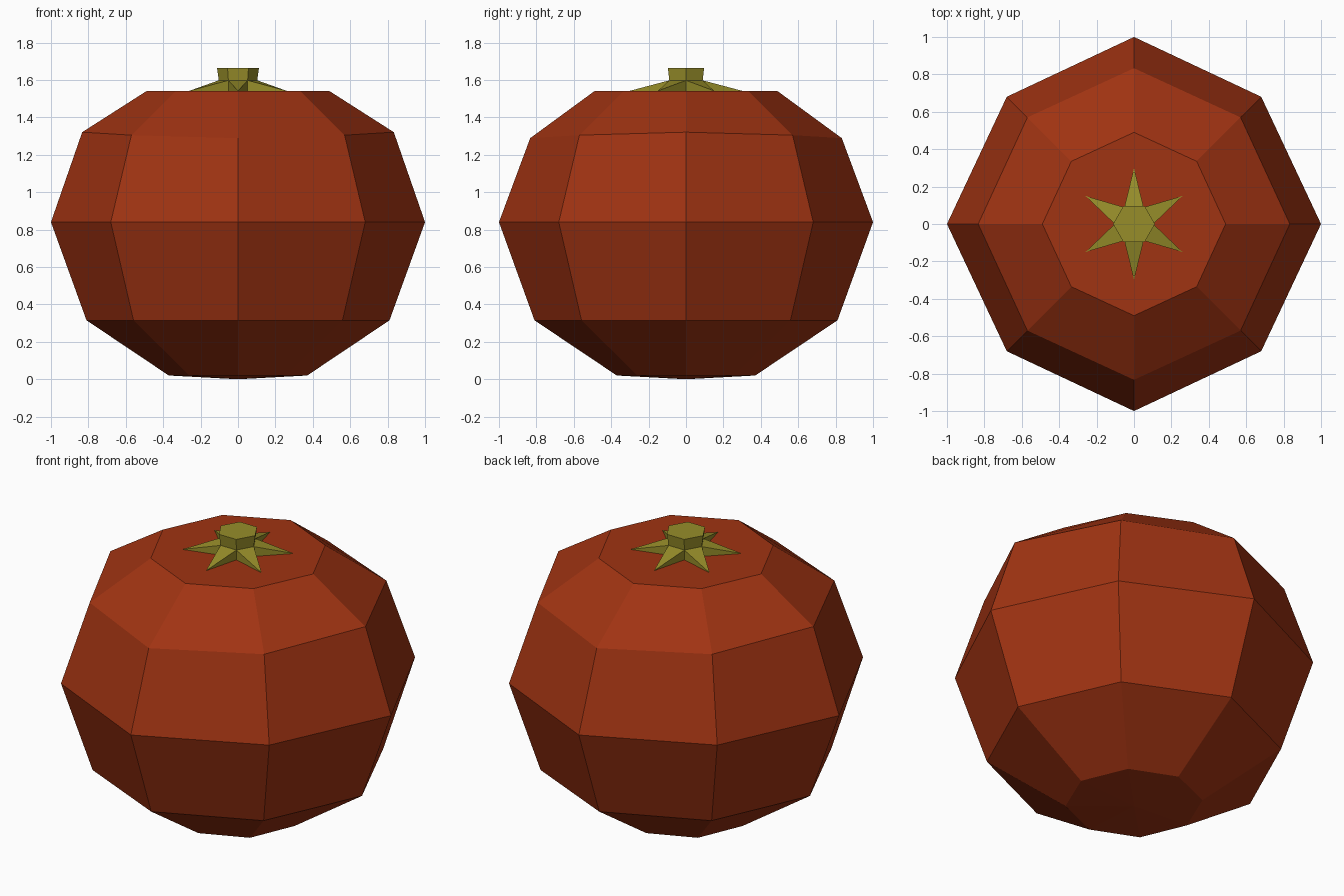
import bpy, bmesh, math

if "Cube" in bpy.data.objects:
    bpy.data.objects.remove(bpy.data.objects["Cube"])


def material(name, rgb):
    m = bpy.data.materials.new(name)
    m.diffuse_color = (*rgb, 1)
    m.use_nodes = True
    m.node_tree.nodes["Principled BSDF"].inputs["Base Color"].default_value = m.diffuse_color
    return m


def finish(name, bm, mat):
    bmesh.ops.recalc_face_normals(bm, faces=bm.faces)
    me = bpy.data.meshes.new(name)
    bm.to_mesh(me)
    bm.free()
    me.materials.append(mat)
    ob = bpy.data.objects.new(name, me)
    bpy.context.collection.objects.link(ob)
    return ob


def bridge(bm, a, b):
    n = len(a)
    for i in range(n):
        j = (i + 1) % n
        bm.faces.new((a[i], a[j], b[j], b[i]))


red = material("fruit red", (0.35, 0.033, 0.006))
olive = material("stem olive", (0.31, 0.27, 0.023))

# Fruit body: eight-sided rings (axis radius, diagonal radius, height, height wobble)
profile = [(0.37, 0.368, 0.02, 0), (0.81, 0.79, 0.315, 0), (1.0, 0.962, 0.84, 0),
           (0.833, 0.806, 1.305, 0.016), (0.49, 0.474, 1.54, 0)]
bm = bmesh.new()
rings = []
for axis_r, diag_r, z, wobble in profile:
    ring = []
    for i in range(8):
        a = i * math.pi / 4
        r = diag_r if i % 2 else axis_r
        ring.append(bm.verts.new((r * math.cos(a), r * math.sin(a),
                                  z + wobble * math.cos(2 * a))))
    rings.append(ring)
for low, high in zip(rings, rings[1:]):
    bridge(bm, low, high)
bm.faces.new(rings[-1])
base = bm.verts.new((0, 0, 0))
for i in range(8):
    bm.faces.new((base, rings[0][(i + 1) % 8], rings[0][i]))
finish("fruit_body", bm, red)


def hexagon(bm, r, z):
    return [bm.verts.new((r * math.cos(i * math.pi / 3), r * math.sin(i * math.pi / 3), z))
            for i in range(6)]


# Hexagonal stem with six pointed leaves spreading from its foot
bm = bmesh.new()
foot = hexagon(bm, 0.103, 1.54)
neck = hexagon(bm, 0.103, 1.598)
top = hexagon(bm, 0.112, 1.665)
bridge(bm, neck, top)
bm.faces.new(top)
for i in range(6):
    j = (i + 1) % 6
    a = (i + 0.5) * math.pi / 3
    tip = bm.verts.new((0.3 * math.cos(a), 0.3 * math.sin(a), 1.542))
    bm.faces.new((neck[i], tip, neck[j]))
    bm.faces.new((foot[i], tip, neck[i]))
    bm.faces.new((foot[j], neck[j], tip))
    bm.faces.new((foot[i], foot[j], tip))
bm.faces.new(foot)
finish("leafy_stem", bm, olive)
